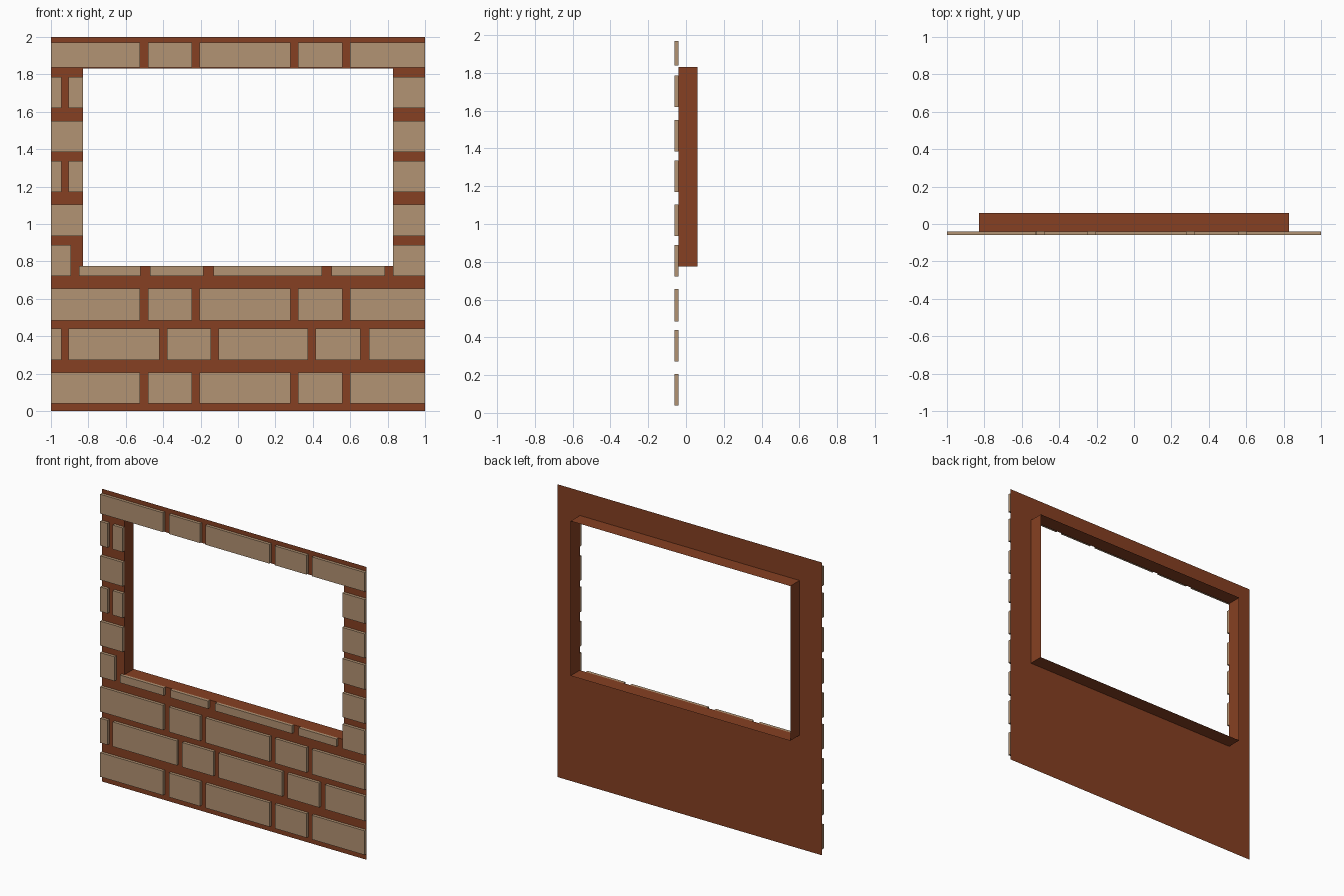
import bpy, bmesh

if "Cube" in bpy.data.objects:
    bpy.data.objects.remove(bpy.data.objects["Cube"])

SHEET, FRONT, BACK = -0.04, -0.06, 0.06          # y of mortar sheet, brick faces, reveal end
WX, WZ0, WZ1 = 0.83, 0.775, 1.832                # window opening


def material(name, colour):
    m = bpy.data.materials.new(name)
    m.diffuse_color = (*colour, 1)
    m.use_nodes = True
    m.node_tree.nodes["Principled BSDF"].inputs["Base Color"].default_value = m.diffuse_color
    return m


def make_object(name, bm, mat):
    me = bpy.data.meshes.new(name)
    bm.to_mesh(me)
    bm.free()
    me.materials.append(mat)
    ob = bpy.data.objects.new(name, me)
    bpy.context.collection.objects.link(ob)


mortar = material("red brown mortar", (0.24, 0.051, 0.016))
stone = material("tan brick", (0.45, 0.292, 0.172))

# Mortar sheet with window opening, plus the reveal running backwards
bm = bmesh.new()


def ring(x, z0, z1, y):
    return [bm.verts.new(p) for p in ((-x, y, z0), (x, y, z0), (x, y, z1), (-x, y, z1))]


rings = [ring(1, 0, 2, SHEET), ring(WX, WZ0, WZ1, SHEET), ring(WX, WZ0, WZ1, BACK)]
for a, b in zip(rings, rings[1:]):
    for i in range(4):
        j = (i + 1) % 4
        bm.faces.new((a[i], a[j], b[j], b[i]))
make_object("mortar_wall", bm, mortar)

# Brick courses: z range and list of x ranges
long_a = [(-1, -.525), (-.48, -.245), (-.205, .28), (.32, .56), (.60, 1)]
long_b = [(-1, -.945), (-.905, -.42), (-.38, -.145), (-.105, .375), (.415, .655), (.70, 1)]
ends = [(-1, -WX), (WX, 1)]
split_ends = [(-1, -.945), (-.905, -WX), (WX, 1)]
sill = [(-.85, -.52), (-.47, -.185), (-.13, .45), (.50, .785)]
courses = [
    (.04, .205, long_a), (.272, .44, long_b), (.485, .655, long_a),
    (.722, .888, [(-1, -.892), (WX, 1)]), (.722, WZ0, sill),
    (.937, 1.103, ends), (1.17, 1.337, split_ends),
    (1.385, 1.55, ends), (1.62, 1.785, split_ends),
    (1.838, 1.97, long_a),
]

# Bricks: shallow boxes open towards the sheet
bm = bmesh.new()
for z0, z1, spans in courses:
    for x0, x1 in spans:
        f, b = [[bm.verts.new(p) for p in ((x0, y, z0), (x1, y, z0), (x1, y, z1), (x0, y, z1))]
                for y in (FRONT, SHEET)]
        bm.faces.new(f)
        for i in range(4):
            j = (i + 1) % 4
            bm.faces.new((f[j], f[i], b[i], b[j]))
make_object("bricks", bm, stone)
